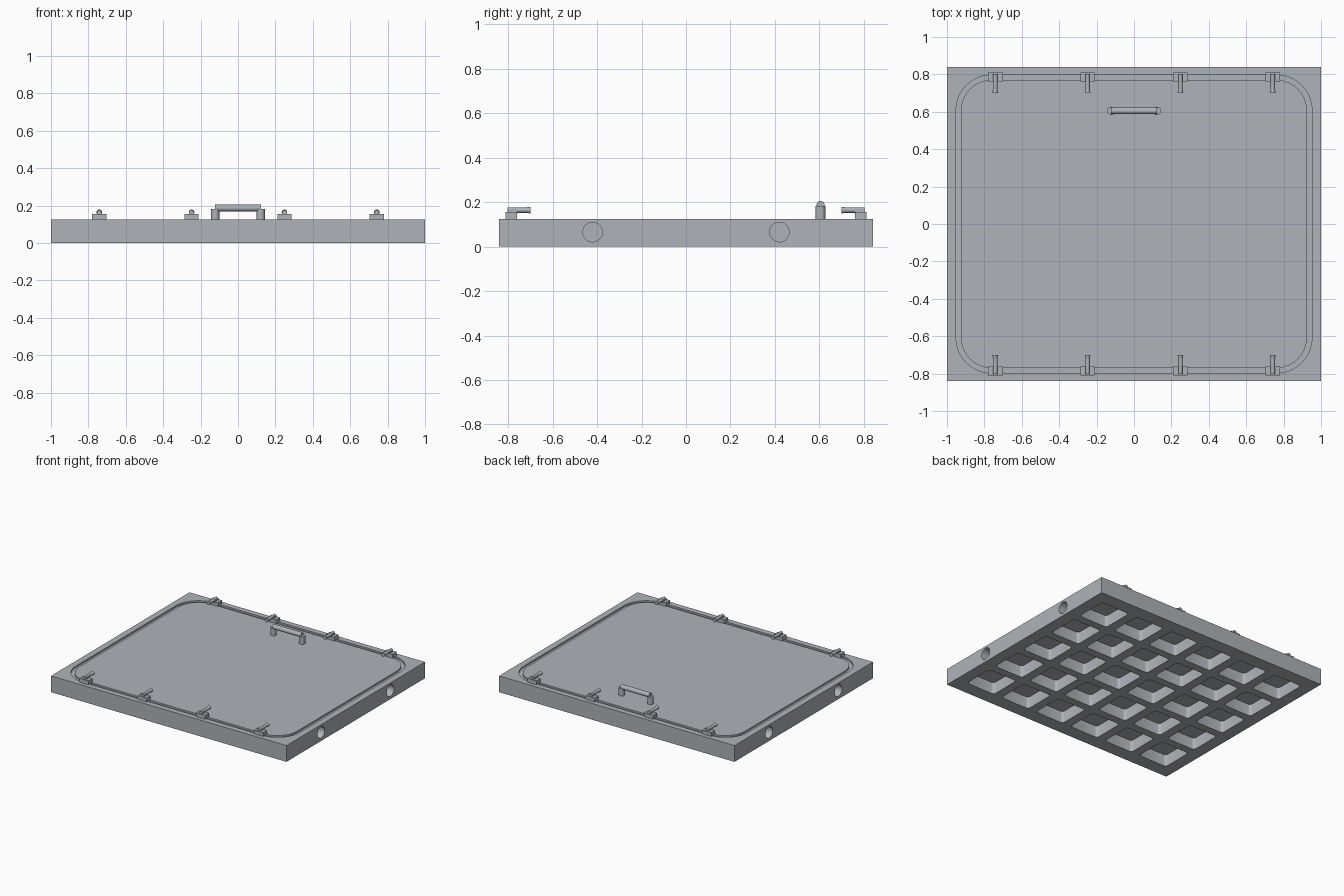
import bpy, bmesh, math
from mathutils import Matrix, Vector

if "Cube" in bpy.data.objects:
    bpy.data.objects.remove(bpy.data.objects["Cube"])

grey = bpy.data.materials.new("cool_grey")
grey.diffuse_color = (0.43, 0.45, 0.48, 1)
grey.use_nodes = True
grey.node_tree.nodes["Principled BSDF"].inputs["Base Color"].default_value = grey.diffuse_color

TOP = 0.125


def finish(bm, name):
    bmesh.ops.recalc_face_normals(bm, faces=bm.faces)
    me = bpy.data.meshes.new(name)
    bm.to_mesh(me)
    bm.free()
    me.materials.append(grey)
    ob = bpy.data.objects.new(name, me)
    bpy.context.collection.objects.link(ob)
    return ob


def smooth(ob):
    bpy.ops.object.select_all(action='DESELECT')
    ob.select_set(True)
    bpy.context.view_layer.objects.active = ob
    bpy.ops.object.shade_smooth_by_angle(angle=math.radians(35))


def box(bm, center, size):
    bmesh.ops.create_cube(bm, size=1, matrix=Matrix.Translation(center) @ Matrix.Diagonal((*size, 1)))


def rod(bm, p, q, r1, r2=None, n=24):
    p, q = Vector(p), Vector(q)
    d = q - p
    rot = d.to_track_quat('Z', 'Y').to_matrix().to_4x4()
    bmesh.ops.create_cone(bm, cap_ends=True, segments=n, radius1=r1, radius2=r1 if r2 is None else r2,
                          depth=d.length, matrix=Matrix.Translation((p + q) / 2) @ rot)


def rounded(cx, cy, hx, hy, r, n):
    pts = []
    for k, (sx, sy) in enumerate([(1, 1), (-1, 1), (-1, -1), (1, -1)]):
        for i in range(n + 1):
            a = math.pi / 2 * (k + i / n)
            pts.append((cx + sx * (hx - r) + r * math.cos(a), cy + sy * (hy - r) + r * math.sin(a)))
    return pts


def prism(bm, pts, z0, z1):
    lo = [bm.verts.new((x, y, z0)) for x, y in pts]
    hi = [bm.verts.new((x, y, z1)) for x, y in pts]
    bm.faces.new(lo)
    bm.faces.new(hi)
    for i in range(len(pts)):
        j = (i + 1) % len(pts)
        bm.faces.new((lo[i], lo[j], hi[j], hi[i]))


# slab
bm = bmesh.new()
box(bm, (0, 0, TOP / 2), (2, 1.68, TOP))
slab = finish(bm, "slab")

# cutters: underside pockets, side sockets, seal groove
bm = bmesh.new()
for i in range(6):
    for j in range(5):
        prism(bm, rounded((i - 2.5) * 0.314, (j - 2) * 0.306, 0.122, 0.122, 0.02, 3), -0.05, 0.09)
for sx in (-1, 1):
    for y in (-0.42, 0.42):
        rod(bm, (sx * 0.935, y, 0.065), (sx * 1.05, y, 0.065), 0.044, n=32)
loops = []
for hx, hy, r in ((0.952, 0.797, 0.19), (0.925, 0.77, 0.163)):
    for z in (TOP - 0.012, TOP + 0.05):
        loops.append([bm.verts.new((x, y, z)) for x, y in rounded(0, 0, hx, hy, r, 10)])
for a, b in ((0, 1), (1, 3), (3, 2), (2, 0)):
    n = len(loops[a])
    for i in range(n):
        j = (i + 1) % n
        bm.faces.new((loops[a][i], loops[a][j], loops[b][j], loops[b][i]))
cutter = finish(bm, "slab_cutter")
cutter.hide_render = True

mod = slab.modifiers.new("cuts", 'BOOLEAN')
mod.operation = 'DIFFERENCE'
mod.solver = 'EXACT'
mod.object = cutter
bpy.ops.object.select_all(action='DESELECT')
slab.select_set(True)
bpy.context.view_layer.objects.active = slab
bpy.ops.object.modifier_apply(modifier="cuts")
bpy.data.objects.remove(cutter)
smooth(slab)

# clamps along both long edges, arms pointing inward
for s, side in ((-1, "front"), (1, "back")):
    for k, x in enumerate((-0.742, -0.248, 0.248, 0.742)):
        bm = bmesh.new()
        box(bm, (x, s * 0.786, TOP + 0.014), (0.076, 0.05, 0.032))
        box(bm, (x, s * 0.78, 0.158), (0.026, 0.044, 0.02))
        rod(bm, (x, s * 0.802, 0.164), (x, s * 0.722, 0.164), 0.012)
        rod(bm, (x, s * 0.722, 0.164), (x, s * 0.70, 0.164), 0.012, 0.015)
        smooth(finish(bm, f"{side}_clamp_{k + 1}"))

# lifting handle: two round posts and a grip bar
bm = bmesh.new()
for s in (-1, 1):
    rod(bm, (s * 0.122, 0.605, TOP - 0.003), (s * 0.122, 0.605, 0.183), 0.022)
smooth(finish(bm, "handle_posts"))
bm = bmesh.new()
rod(bm, (-0.122, 0.605, 0.187), (0.122, 0.605, 0.187), 0.018)
smooth(finish(bm, "handle_grip"))
